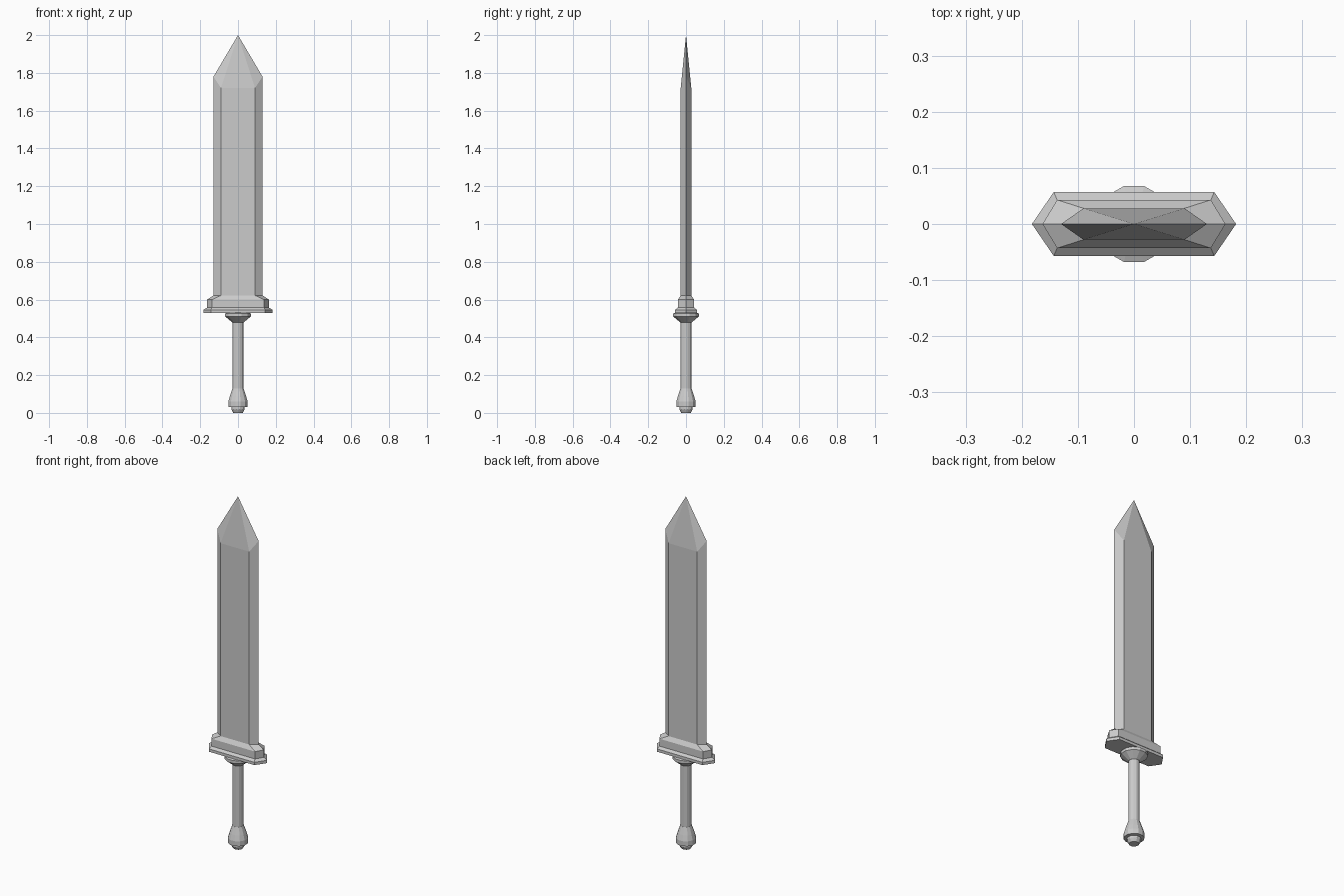
import bpy, bmesh
from math import cos, sin, pi

cube = bpy.data.objects.get("Cube")
if cube:
    bpy.data.objects.remove(cube)

steel = bpy.data.materials.new("light_grey_steel")
steel.use_nodes = True
colour = (0.6, 0.6, 0.6, 1)
steel.diffuse_color = colour
steel.node_tree.nodes["Principled BSDF"].inputs["Base Color"].default_value = colour


def loft(name, rings, tip=None):
    """Join a stack of equal rings, closing it with caps or a tip point."""
    bm = bmesh.new()
    loops = [[bm.verts.new(p) for p in ring] for ring in rings]
    n = len(loops[0])
    for low, high in zip(loops, loops[1:]):
        for i in range(n):
            j = (i + 1) % n
            bm.faces.new((low[i], low[j], high[j], high[i]))
    bm.faces.new(loops[0][::-1])
    if tip:
        point = bm.verts.new(tip)
        for i in range(n):
            bm.faces.new((loops[-1][i], loops[-1][(i + 1) % n], point))
    else:
        bm.faces.new(loops[-1])
    bmesh.ops.recalc_face_normals(bm, faces=bm.faces)
    mesh = bpy.data.meshes.new(name)
    bm.to_mesh(mesh)
    bm.free()
    mesh.materials.append(steel)
    obj = bpy.data.objects.new(name, mesh)
    bpy.context.collection.objects.link(obj)
    return obj


def hexagon(edge, flat, depth, z, edge_z=None):
    """Long hexagon with pointed sides; the points may sit at their own height."""
    ez = z if edge_z is None else edge_z
    return [(edge, 0, ez), (flat, depth, z), (-flat, depth, z),
            (-edge, 0, ez), (-flat, -depth, z), (flat, -depth, z)]


def turned(name, profile, sides=12):
    """Faceted round part from (radius, height) pairs."""
    angles = [2 * pi * (i + 0.5) / sides for i in range(sides)]
    return loft(name, [[(r * cos(a), r * sin(a), z) for a in angles] for r, z in profile])


# Blade with bevelled edges and a faceted point
loft("blade", [hexagon(0.13, 0.09, 0.028, 0.6),
               hexagon(0.13, 0.09, 0.028, 1.72, 1.78)], tip=(0, 0, 2))

# Stepped guard, chamfered up to the blade
loft("guard", [hexagon(0.182, 0.143, 0.057, 0.53),
               hexagon(0.182, 0.143, 0.057, 0.546),
               hexagon(0.163, 0.137, 0.043, 0.558),
               hexagon(0.163, 0.137, 0.043, 0.6),
               hexagon(0.13, 0.09, 0.028, 0.622)])

# Collar below the guard
turned("collar", [(0.03, 0.478), (0.07, 0.51), (0.07, 0.526), (0.055, 0.532)])

# Grip
turned("grip", [(0.029, 0.11), (0.029, 0.49)])

# Flared pommel with an end stub
turned("pommel", [(0.03, 0.13), (0.044, 0.09), (0.053, 0.06), (0.053, 0.032), (0.04, 0.03)])
turned("pommel_stub", [(0.036, 0.04), (0.036, 0.018), (0.026, 0)])
